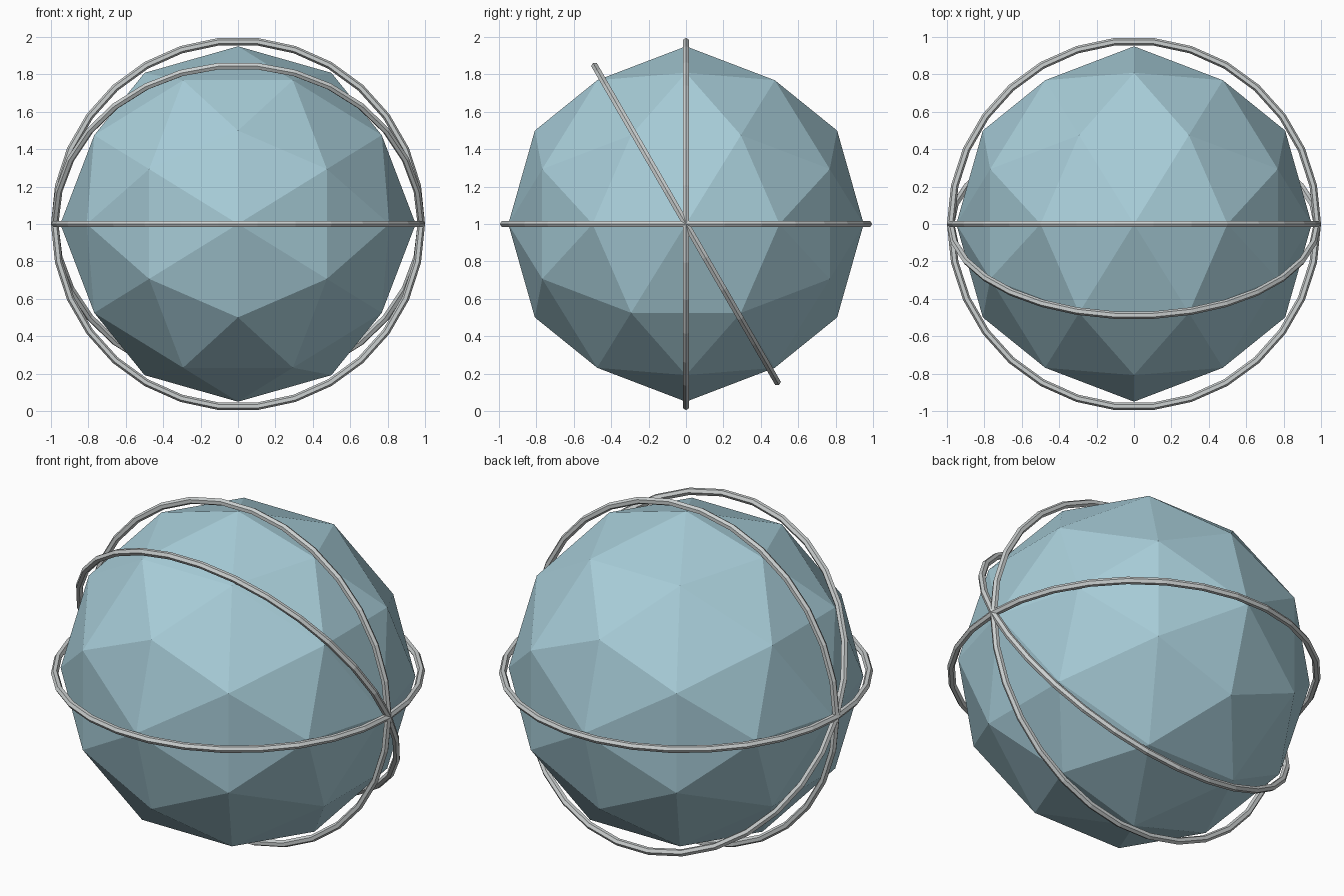
import bpy
import bmesh
from math import radians, sqrt
from mathutils import Vector

CENTRE = Vector((0, 0, 1))
BALL_RADIUS = 0.95
RING_RADIUS = 0.98
TUBE_RADIUS = 0.02

default_cube = bpy.data.objects.get("Cube")
if default_cube:
    bpy.data.objects.remove(default_cube, do_unlink=True)


def make_material(name, colour):
    mat = bpy.data.materials.new(name)
    mat.use_nodes = True
    mat.diffuse_color = (*colour, 1)
    mat.node_tree.nodes["Principled BSDF"].inputs["Base Color"].default_value = (*colour, 1)
    return mat


pale_blue = make_material("pale_blue", (0.39, 0.61, 0.69))
light_grey = make_material("light_grey", (0.6, 0.63, 0.63))


# Faceted ball: icosahedron on the axes, split once and pushed out to the sphere
def make_ball():
    golden = (1 + sqrt(5)) / 2
    bm = bmesh.new()
    for a in (-1, 1):
        for b in (-golden, golden):
            for corner in ((a, 0, b), (0, b, a), (b, a, 0)):
                bm.verts.new(corner)
    bmesh.ops.convex_hull(bm, input=bm.verts[:])
    bmesh.ops.subdivide_edges(bm, edges=bm.edges[:], cuts=1, use_grid_fill=True)
    for v in bm.verts:
        v.co = v.co.normalized() * BALL_RADIUS
    bmesh.ops.recalc_face_normals(bm, faces=bm.faces[:])
    mesh = bpy.data.meshes.new("faceted_ball")
    bm.to_mesh(mesh)
    bm.free()
    mesh.materials.append(pale_blue)
    ball = bpy.data.objects.new("faceted_ball", mesh)
    ball.location = CENTRE
    bpy.context.collection.objects.link(ball)


# Thin hoops that all cross at the two side points
def make_ring(name, tilt):
    bpy.ops.mesh.primitive_torus_add(
        major_segments=30, minor_segments=6,
        major_radius=RING_RADIUS, minor_radius=TUBE_RADIUS,
        location=CENTRE, rotation=(radians(tilt), 0, 0))
    ring = bpy.context.object
    ring.name = name
    ring.data.materials.append(light_grey)


make_ball()
for ring_name, ring_tilt in (("level_ring", 0), ("upright_ring", 90), ("tilted_ring", -60)):
    make_ring(ring_name, ring_tilt)
